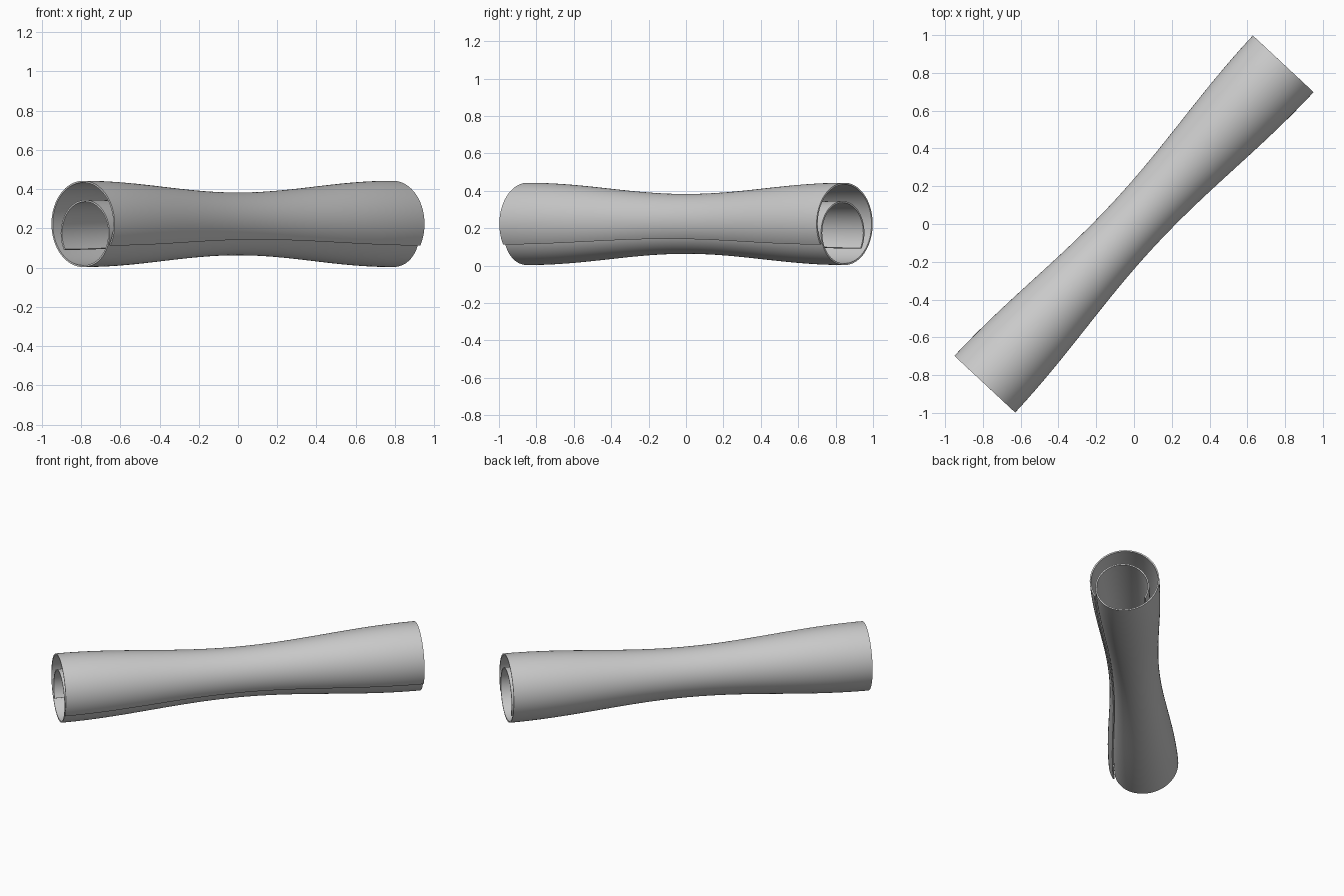
import bpy, bmesh
from math import sin, cos, pi, radians, hypot
from mathutils import Vector

if "Cube" in bpy.data.objects:
    bpy.data.objects.remove(bpy.data.objects["Cube"])

END = Vector((0.79, 0.848, 0))       # centre of the far end of the roll
ACROSS = Vector((0.848, -0.79, 0)).normalized()
CENTRE_Z = 0.223
RINGS = 48
END_R, WAIST_R = 0.22, 0.16
INNER_R = 0.17
TANGENT = radians(287)               # where the outer turn becomes the inner turn


def arc(cx, cz, r, start, end, n):
    return [(cx + r * cos(start + (end - start) * k / n),
             cz + r * sin(start + (end - start) * k / n)) for k in range(n + 1)]


# Cross-section: one loose outer turn, then a tighter turn resting inside it
gap = END_R - INNER_R
profile = arc(0, 0, END_R, radians(-30), TANGENT, 72)
profile += arc(gap * cos(TANGENT), gap * sin(TANGENT), INNER_R,
               TANGENT, radians(570), 66)[1:]

# Sweep along the diagonal, pinching in at the middle
bm = bmesh.new()
rows = []
for i in range(RINGS + 1):
    t = -1 + 2 * i / RINGS
    radius = (END_R + WAIST_R) / 2 - (END_R - WAIST_R) / 2 * cos(pi * t)
    s = radius / END_R
    rows.append([bm.verts.new(END * t + ACROSS * (u * s) + Vector((0, 0, CENTRE_Z + v * s)))
                 for u, v in profile])
for a, b in zip(rows, rows[1:]):
    for j in range(len(profile) - 1):
        bm.faces.new((a[j], b[j], b[j + 1], a[j + 1]))

mesh = bpy.data.meshes.new("rolled_sheet")
bm.to_mesh(mesh)
bm.free()
sheet = bpy.data.objects.new("rolled_sheet", mesh)
bpy.context.collection.objects.link(sheet)

# Sheet thickness
solid = sheet.modifiers.new("thickness", 'SOLIDIFY')
solid.thickness = 0.009
solid.offset = -1

bpy.context.view_layer.objects.active = sheet
sheet.select_set(True)
bpy.ops.object.modifier_apply(modifier=solid.name)
bpy.ops.object.shade_smooth_by_angle(angle=radians(35))
